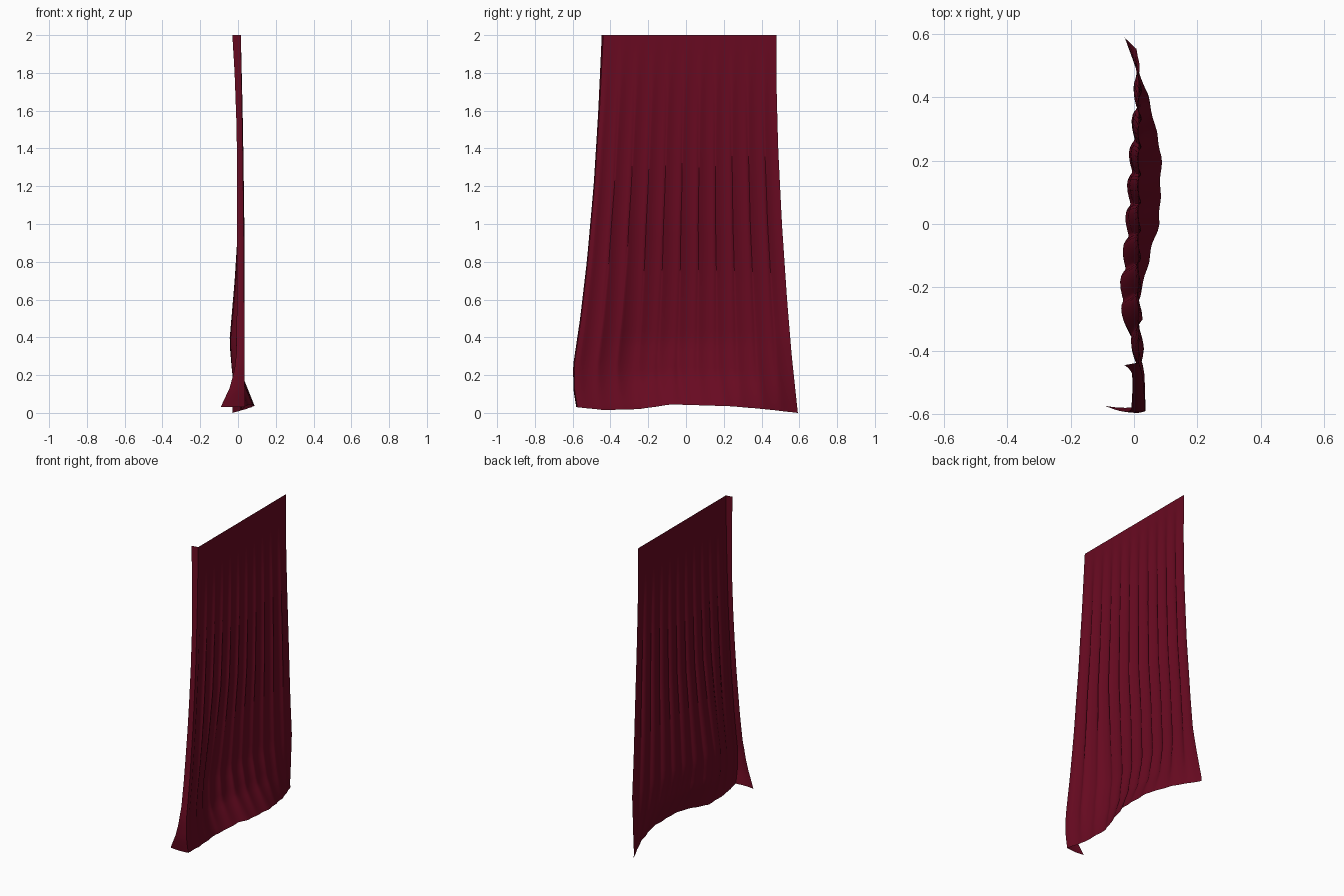
import bpy, bmesh, math

if "Cube" in bpy.data.objects:
    bpy.data.objects.remove(bpy.data.objects["Cube"])

PLEATS = 11
COLS = 8 * PLEATS
ROWS = 40


def lerp_table(table, t):
    """Piecewise linear lookup in (key, value) pairs with rising keys."""
    if t <= table[0][0]:
        return table[0][1]
    for (a, va), (b, vb) in zip(table, table[1:]):
        if t <= b:
            return va + (vb - va) * (t - a) / (b - a)
    return table[-1][1]


# outline of the drape, keyed by height
NEAR = [(0.03, -0.575), (0.12, -0.59), (0.25, -0.592), (0.5, -0.555), (0.8, -0.52),
        (1.2, -0.484), (1.6, -0.458), (2, -0.438)]
FAR = [(0, 0.592), (0.3, 0.56), (0.6, 0.535), (1, 0.508), (1.4, 0.488), (1.7, 0.48), (2, 0.48)]
# outer edge of the turned-back hem at the near end
FLAP = [(0.03, -0.092), (0.13, -0.045), (0.22, -0.02), (0.32, -0.008), (0.6, -0.006),
        (1, -0.004), (1.5, -0.007), (1.8, -0.018), (2, -0.03)]
# hem height along the width
HEM = [(0, 0.03), (0.12, 0.015), (0.28, 0.02), (0.43, 0.045), (0.7, 0.035), (0.85, 0.02), (1, 0.0)]
# pleat depth by height: flat along the rail, deepest in the middle
DEPTH = [(0.03, 0.002), (0.25, 0.006), (1, 0.009), (1.6, 0.006), (2, 0.0)]
# sideways sway along the width, at several heights
KNOTS = [0, 0.12, 0.28, 0.38, 0.5, 0.68, 0.85, 1]
SWAY = [
    (0.03, [0.037, 0.022, 0.012, 0.045, 0.086, 0.089, 0.042, -0.03]),
    (0.20, [0.035, 0.012, -0.032, -0.020, 0.010, 0.018, 0.018, -0.01]),
    (0.38, [0.035, 0.012, -0.043, -0.036, -0.023, -0.012, 0.004, 0.008]),
    (0.70, [0.032, 0.020, -0.010, -0.010, -0.010, -0.004, 0.006, 0.012]),
    (1.00, [0.030, 0.022, 0.014, 0.010, 0.010, 0.010, 0.014, 0.017]),
    (1.40, [0.025, 0.020, 0.016, 0.016, 0.016, 0.016, 0.018, 0.018]),
    (2.00, [0.015] * 8),
]


def sway(u, z):
    return lerp_table([(h, lerp_table(list(zip(KNOTS, row)), u)) for h, row in SWAY], z)


def cloth_point(u, v):
    z = 2 - (2 - lerp_table(HEM, u)) * v
    y0, y1 = lerp_table(NEAR, z), lerp_table(FAR, z)
    a = 2 * math.pi * PLEATS * u
    ease = min(1, u / 0.04, (1 - u) / 0.04)
    depth = lerp_table(DEPTH, z)
    x = sway(u, z) + depth * math.sin(a) * ease
    # pleats lean over in the middle of the drop
    y = y0 + (y1 - y0) * u + ease * 1.4 * depth * math.cos(a + 0.6)
    return x, y, z


def flap_point(k, v):
    z = 2 - (2 - 0.03) * v
    x0, y0, _ = cloth_point(0, v)
    x = x0 + (lerp_table(FLAP, z) - x0) * k
    return x, y0 - 0.008 * k * (1 - v) - 0.006 * math.sin(math.pi * k) * v, z


# curtain: pleated sheet plus the turned-back end
bm = bmesh.new()
grid = []
for r in range(ROWS + 1):
    v = 1 - (1 - r / ROWS) ** 1.3
    pts = [flap_point(k, v) for k in (1, 0.75, 0.5, 0.25)]
    pts += [cloth_point(c / COLS, v) for c in range(COLS + 1)]
    grid.append([bm.verts.new(p) for p in pts])
for up, low in zip(grid, grid[1:]):
    for i in range(len(up) - 1):
        bm.faces.new((up[i], low[i], low[i + 1], up[i + 1]))

mesh = bpy.data.meshes.new("curtain")
bm.to_mesh(mesh)
bm.free()
curtain = bpy.data.objects.new("curtain", mesh)
bpy.context.collection.objects.link(curtain)

red = bpy.data.materials.new("deep crimson")
red.diffuse_color = (0.138, 0.003, 0.015, 1)
red.use_nodes = True
red.node_tree.nodes["Principled BSDF"].inputs["Base Color"].default_value = red.diffuse_color
mesh.materials.append(red)

bpy.context.view_layer.objects.active = curtain
curtain.select_set(True)
bpy.ops.object.shade_smooth_by_angle(angle=math.radians(50))
